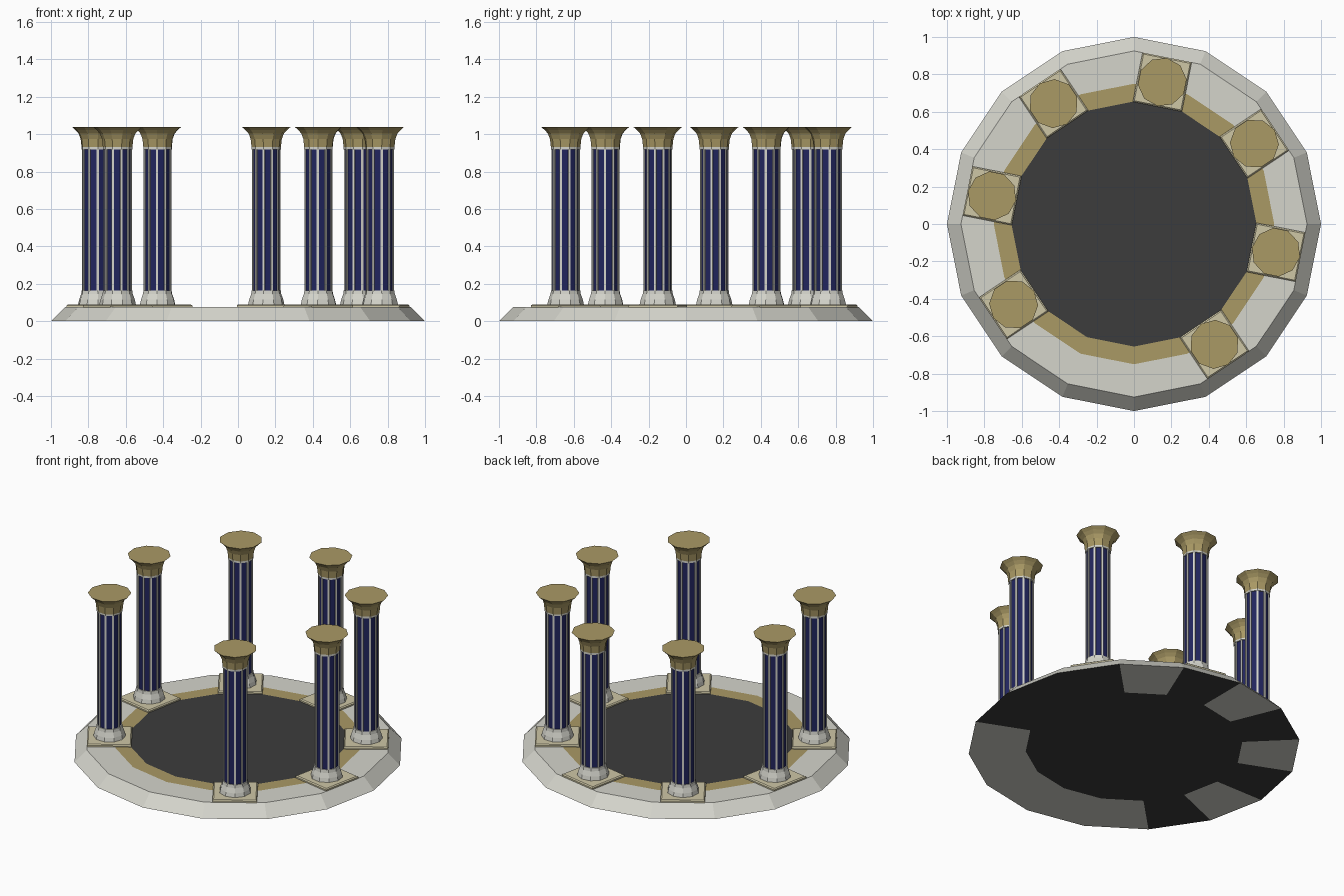
import bpy, bmesh
from math import sin, cos, pi, radians

if "Cube" in bpy.data.objects:
    bpy.data.objects.remove(bpy.data.objects["Cube"])


def mat(name, r, g, b):
    m = bpy.data.materials.new(name)
    m.diffuse_color = (r, g, b, 1)
    m.use_nodes = True
    m.node_tree.nodes["Principled BSDF"].inputs["Base Color"].default_value = m.diffuse_color
    return m


STONE = mat("pale_stone", 0.66, 0.66, 0.60)
GOLD = mat("gold", 0.40, 0.32, 0.13)
NAVY = mat("navy", 0.015, 0.018, 0.11)
DARK = mat("dark_floor", 0.045, 0.045, 0.045)
CREAM = mat("cream", 0.62, 0.57, 0.38)


def circle(bm, r, z, n, phase=0.0):
    return [bm.verts.new((r * cos(2 * pi * i / n + phase), r * sin(2 * pi * i / n + phase), z))
            for i in range(n)]


def bridge(bm, a, b, index=lambda i: 0):
    n = len(a)
    for i in range(n):
        f = bm.faces.new((a[i], a[(i + 1) % n], b[(i + 1) % n], b[i]))
        f.material_index = index(i)


def finish(bm, name, mats):
    bmesh.ops.recalc_face_normals(bm, faces=bm.faces[:])
    me = bpy.data.meshes.new(name)
    bm.to_mesh(me)
    bm.free()
    for m in mats:
        me.materials.append(m)
    ob = bpy.data.objects.new(name, me)
    bpy.context.collection.objects.link(ob)
    return ob


def lathe(name, profile, n, m):
    """Closed faceted solid from (radius, z) points."""
    bm = bmesh.new()
    rings = [circle(bm, r, z, n) for r, z in profile]
    for a, b in zip(rings, rings[1:]):
        bridge(bm, a, b)
    bm.faces.new(rings[0])
    bm.faces.new(rings[-1])
    return finish(bm, name, [m])


# Sixteen-sided platform with gold band, dark floor and part-dark underside
TOP = 0.075
bm = bmesh.new()
rings = [circle(bm, r, z, 16) for r, z in
         [(0.655, 0), (1, 0), (0.925, TOP), (0.75, TOP), (0.655, TOP)]]
dark_segments = {15, 0, 1, 3, 5, 7, 9}
bridge(bm, rings[0], rings[1], lambda i: 2 if i in dark_segments else 0)
bridge(bm, rings[1], rings[2])
bridge(bm, rings[2], rings[3])
bridge(bm, rings[3], rings[4], lambda i: 1)
for ring in (rings[0], rings[4]):
    bm.faces.new(ring).material_index = 2
finish(bm, "platform", [STONE, GOLD, DARK])


# Column parts, modelled around the origin
SIDES = 10


def make_plinth():
    bm = bmesh.new()
    levels = [(0.134, TOP - 0.005), (0.134, 0.084), (0.127, 0.090)]
    sq = [circle(bm, h * 2 ** 0.5, z, 4, pi / 4) for h, z in levels]
    for a, b in zip(sq, sq[1:]):
        bridge(bm, a, b)
    bm.faces.new(sq[0])
    bm.faces.new(sq[-1])
    return finish(bm, "plinth", [CREAM])


def make_shaft():
    # Fluted section: pale ribs with recessed navy panels
    bm = bmesh.new()
    section = []
    for i in range(SIDES):
        a = 2 * pi * i / SIDES
        w = 2 * pi / SIDES
        section += [(0.070, a - 0.09), (0.076, a - 0.08), (0.076, a + 0.08), (0.070, a + 0.09)]
    low, high = [[bm.verts.new((r * cos(a), r * sin(a), z)) for r, a in section]
                 for z in (0.15, 0.93)]
    bridge(bm, low, high, lambda i: 1 if i % 4 == 3 else 0)
    bm.faces.new(low)
    bm.faces.new(high)
    return finish(bm, "shaft", [STONE, NAVY])


parts = [
    make_plinth(),
    lathe("column_base", [(0.098, 0.088), (0.092, 0.115), (0.081, 0.145), (0.078, 0.165)], SIDES, STONE),
    make_shaft(),
    lathe("collar", [(0.079, 0.918), (0.079, 0.932)], SIDES, STONE),
    lathe("capital", [(0.079, 0.930), (0.084, 0.975), (0.095, 1.003), (0.112, 1.022), (0.131, 1.038)],
          SIDES, GOLD),
]

# Seven columns on eight places, leaving one entrance gap at the front
for k in range(7):
    ang = radians(-56.25 + 45 * k)
    for src in parts:
        ob = src if k == 0 else src.copy()
        if k:
            bpy.context.collection.objects.link(ob)
        ob.name = f"{src.data.name}_{k + 1}"
        ob.location = (0.774 * cos(ang), 0.774 * sin(ang), 0)
        ob.rotation_euler = (0, 0, ang)
